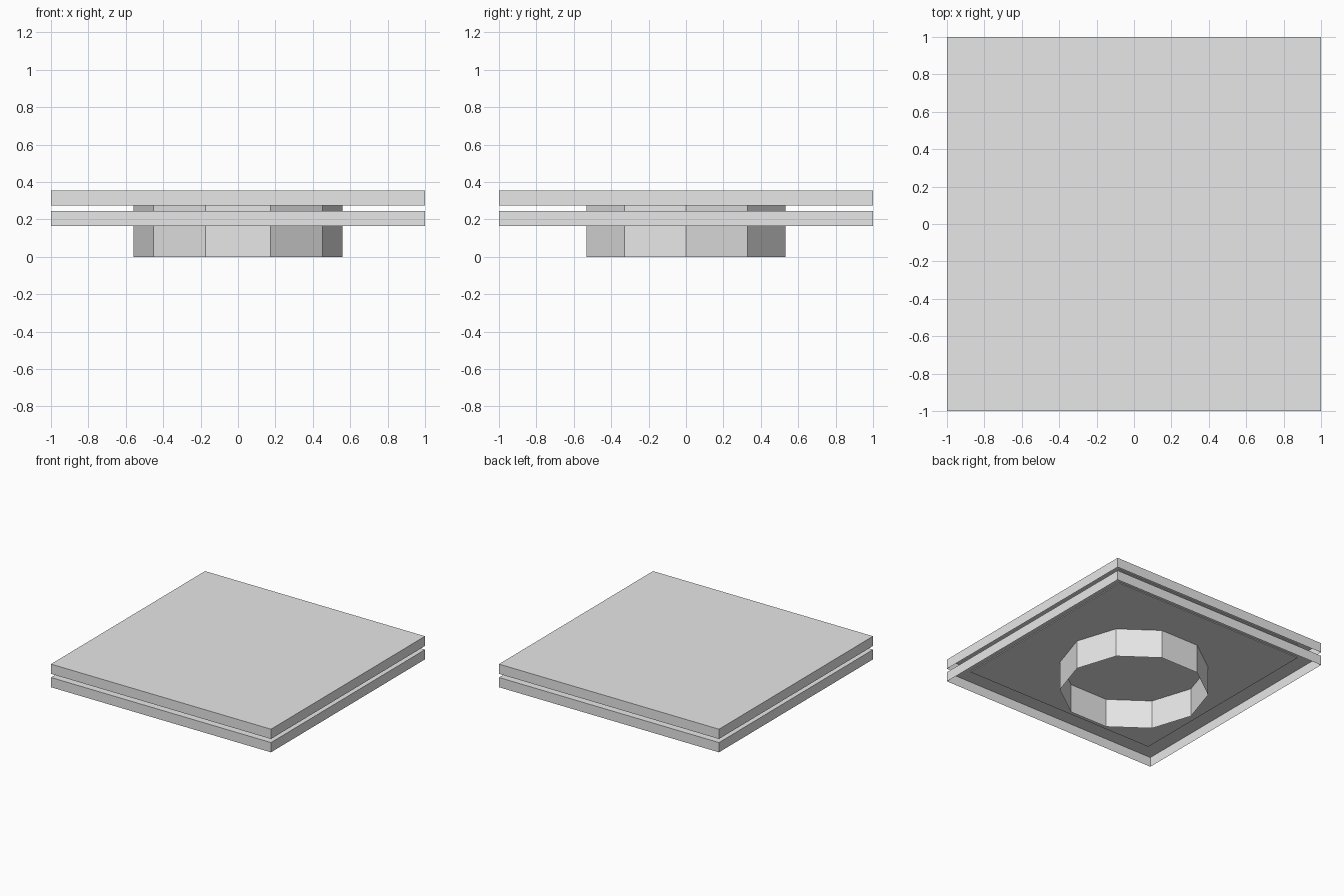
import bpy, bmesh, math
from mathutils import Matrix

cube = bpy.data.objects.get("Cube")
if cube:
    bpy.data.objects.remove(cube, do_unlink=True)

grey = bpy.data.materials.new("light grey")
grey.use_nodes = True
grey.diffuse_color = (0.8, 0.8, 0.8, 1)
grey.node_tree.nodes["Principled BSDF"].inputs["Base Color"].default_value = (0.8, 0.8, 0.8, 1)


def prism(name, sides, radius, bottom, top, turn, has_top):
    """Upright thin-walled prism, open underneath, with an optional roof."""
    bm = bmesh.new()
    bmesh.ops.create_cone(bm, cap_ends=True, segments=sides, radius1=radius,
                          radius2=radius, depth=top - bottom,
                          matrix=Matrix.Translation((0, 0, (top + bottom) / 2))
                          @ Matrix.Rotation(turn, 4, "Z"))
    bm.normal_update()
    caps = [f for f in bm.faces
            if f.normal.z < -0.5 or (f.normal.z > 0.5 and not has_top)]
    bmesh.ops.delete(bm, geom=caps, context="FACES_ONLY")
    mesh = bpy.data.meshes.new(name)
    bm.to_mesh(mesh)
    bm.free()
    mesh.materials.append(grey)
    obj = bpy.data.objects.new(name, mesh)
    bpy.context.collection.objects.link(obj)


def panel(name, half, bottom, top):
    """Thin closed square plate under a tray roof."""
    bpy.ops.mesh.primitive_cube_add(size=1, location=(0, 0, (bottom + top) / 2))
    obj = bpy.context.object
    obj.name = name
    obj.scale = (2 * half, 2 * half, top - bottom)
    obj.data.materials.append(grey)


# Two stacked square trays, open underneath, each with a recessed panel
for label, base in (("lower", 0.165), ("upper", 0.275)):
    roof = base + 0.08
    prism(label + "_tray", 4, math.sqrt(2), base, roof, math.pi / 4, True)
    panel(label + "_panel", 0.875, roof - 0.008, roof - 0.001)

# Ten-sided open tube: the foot and the short neck between the trays
prism("foot_tube", 10, 0.56, 0, 0.24, math.pi / 2, False)
prism("neck_tube", 10, 0.56, 0.24, 0.347, math.pi / 2, False)
